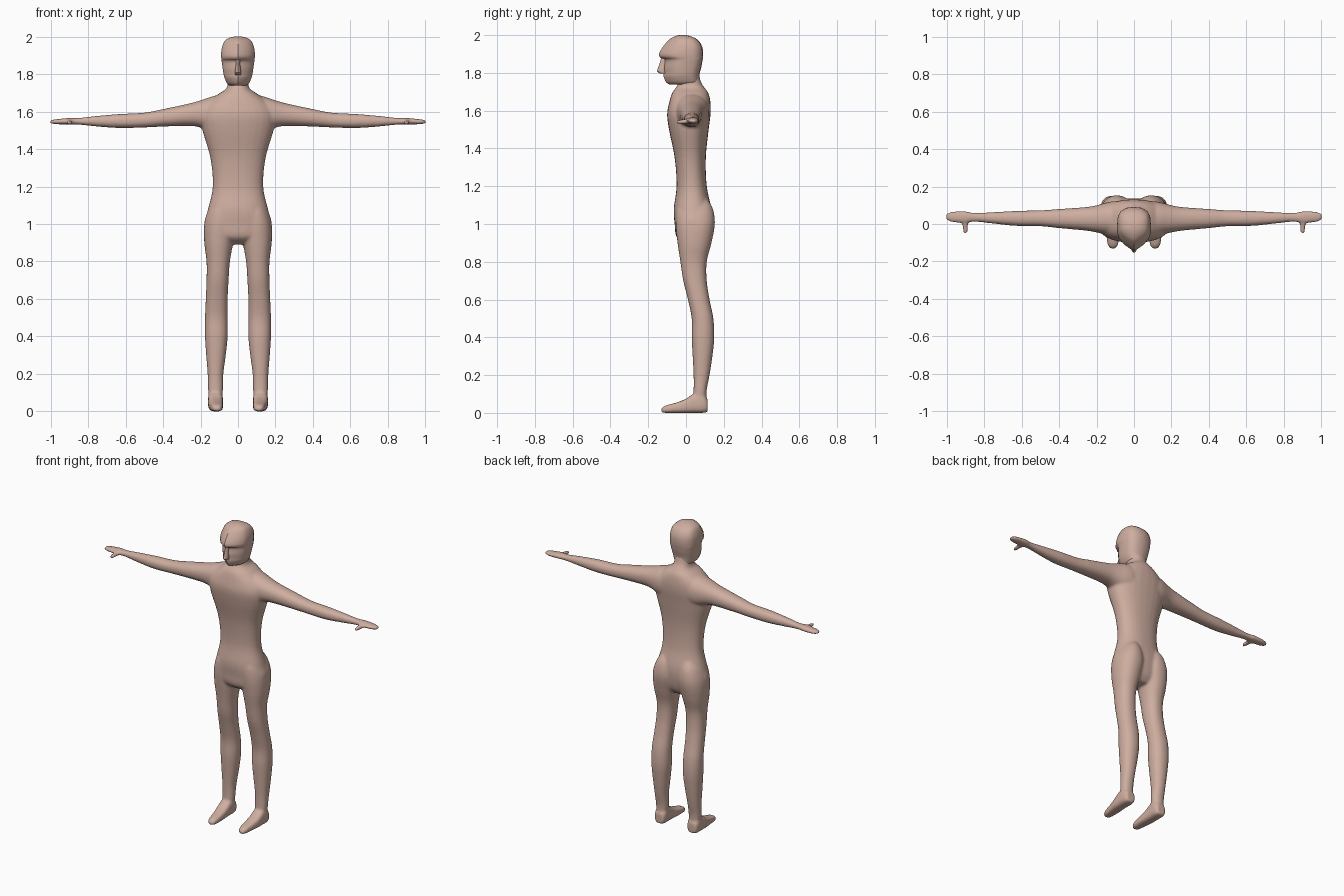
import bpy, bmesh, math
from mathutils import Vector

if "Cube" in bpy.data.objects:
    bpy.data.objects.remove(bpy.data.objects["Cube"], do_unlink=True)

skin = bpy.data.materials.new("skin")
skin.use_nodes = True
skin.diffuse_color = (0.62, 0.42, 0.35, 1)
skin.node_tree.nodes["Principled BSDF"].inputs["Base Color"].default_value = skin.diffuse_color


def smooth_rings(rings, steps):
    """Spline through the rows of measurements, adding steps between rows."""
    result = []
    for i in range(len(rings) - 1):
        before = rings[max(i - 1, 0)]
        after = rings[min(i + 2, len(rings) - 1)]
        for s in range(steps):
            t = s / steps
            row = []
            for p, a, b, n in zip(before, rings[i], rings[i + 1], after):
                bend = (2*p - 5*a + 4*b - n) * t + (3*a - p - 3*b + n) * t * t
                row.append(a + (b - p + bend) * t / 2)
            result.append(row)
    result.append(rings[-1])
    return result


def skin_rings(bm, loops):
    """Bridge closed loops of points and cap both ends."""
    verts = [[bm.verts.new(p) for p in loop] for loop in loops]
    count = len(verts[0])
    for low, high in zip(verts, verts[1:]):
        for i in range(count):
            j = (i + 1) % count
            bm.faces.new((low[i], low[j], high[j], high[i]))
    bm.faces.new(verts[0])
    bm.faces.new(verts[-1])


def loft(bm, axis, rings, side=1, power=2.0, steps=5, count=28):
    """Rounded sections along an axis; each row is position, low, high, low, high."""
    loops = []
    for pos, a0, a1, b0, b1 in smooth_rings(rings, steps):
        loop = []
        for i in range(count):
            angle = math.tau * i / count
            c, s = math.cos(angle), math.sin(angle)
            c = math.copysign(abs(c) ** (2 / power), c)
            s = math.copysign(abs(s) ** (2 / power), s)
            point = [(a0 + a1) / 2 + c * (a1 - a0) / 2, (b0 + b1) / 2 + s * (b1 - b0) / 2]
            point.insert(axis, pos)
            point[0] *= side
            loop.append(Vector(point))
        loops.append(loop)
    skin_rings(bm, loops)


def finish(bm, name, angle):
    bmesh.ops.recalc_face_normals(bm, faces=bm.faces)
    mesh = bpy.data.meshes.new(name)
    bm.to_mesh(mesh)
    bm.free()
    mesh.materials.append(skin)
    obj = bpy.data.objects.new(name, mesh)
    bpy.context.collection.objects.link(obj)
    bpy.ops.object.select_all(action='DESELECT')
    obj.select_set(True)
    bpy.context.view_layer.objects.active = obj
    bpy.ops.object.shade_smooth_by_angle(angle=math.radians(angle))
    return obj


X, Y, Z = range(3)

# Torso and neck: height, half width, front, back
torso = [
    (.89, .09, .0, .09), (.93, .15, -.05, .12), (1, .18, -.06, .135),
    (1.08, .16, -.065, .135), (1.2, .135, -.05, .11), (1.35, .147, -.06, .105),
    (1.5, .19, -.09, .12), (1.58, .2, -.1, .13), (1.64, .17, -.09, .13),
    (1.69, .11, -.075, .12), (1.72, .065, -.055, .1), (1.75, .055, -.04, .08),
    (1.8, .055, -.04, .068),
]
# Leg: height, inner, outer, front, back
leg = [
    (.05, .085, .155, .035, .11), (.12, .08, .16, .04, .11), (.2, .078, .162, .04, .125),
    (.3, .065, .17, .035, .14), (.4, .055, .176, .03, .15), (.5, .055, .176, .03, .145),
    (.6, .055, .172, .01, .125), (.7, .05, .168, -.015, .11), (.8, .043, .168, -.03, .11),
    (.9, .025, .18, -.045, .135), (1, .005, .18, -.055, .153), (1.08, .02, .155, -.05, .143),
    (1.13, .04, .12, -.02, .115),
]
# Foot: depth, inner, outer, bottom, top
foot = [
    (-.132, .1, .125, .002, .022), (-.11, .085, .14, 0, .038), (-.05, .08, .15, 0, .055),
    (0, .08, .158, 0, .075), (.04, .08, .16, 0, .1), (.09, .08, .16, 0, .1),
    (.115, .09, .15, .005, .07),
]
# Arm and palm: reach, front, back, bottom, top
arm = [
    (.04, -.06, .12, 1.5, 1.69), (.12, -.06, .12, 1.49, 1.685), (.2, -.045, .1, 1.515, 1.66),
    (.26, -.035, .09, 1.523, 1.643), (.4, -.022, .08, 1.52, 1.613), (.5, -.012, .073, 1.515, 1.594),
    (.63, -.01, .07, 1.512, 1.587), (.75, .002, .063, 1.52, 1.577), (.85, .012, .06, 1.53, 1.566),
    (.9, .005, .068, 1.531, 1.566), (.96, .008, .068, 1.532, 1.56), (.99, .016, .06, 1.535, 1.556),
    (1.003, .026, .05, 1.538, 1.552),
]
# Thumb: depth, inner, outer, bottom, top
thumb = [
    (-.05, .892, .908, 1.532, 1.548), (-.035, .887, .912, 1.53, 1.552),
    (0, .885, .918, 1.53, 1.556), (.03, .87, .93, 1.532, 1.56),
]

body = bmesh.new()
loft(body, Z, [(z, -w, w, f, b) for z, w, f, b in torso], power=2.3)
for side in (1, -1):
    loft(body, Z, leg, side, 2.2)
    loft(body, Y, foot, side, 3)
    loft(body, X, arm, side, 2.2)
    loft(body, Y, thumb, side)
body = finish(body, "body", 60)

# Fuse the limbs into one soft skin
fuse = body.modifiers.new("fuse", 'REMESH')
fuse.mode = 'VOXEL'
fuse.voxel_size = 0.007
fuse.use_smooth_shade = True
soften = body.modifiers.new("soften", 'SMOOTH')
soften.factor = 0.5
soften.iterations = 8

# Head: pointed face, flat sides and a creased rounded back
outline = [(0, 0), (.25, .05), (.6, .15), (.9, .3), (1, .42), (1, .6), (.96, .78), (.8, .9), (.45, .98), (0, 1)]
outline += [(-u, v) for u, v in outline[-2:0:-1]]
# Height, half width, front, back
skull = [
    (1.738, .042, -.085, .068), (1.75, .058, -.105, .07), (1.78, .072, -.118, .07),
    (1.8, .077, -.118, .073), (1.83, .082, -.12, .081), (1.868, .087, -.115, .088),
    (1.882, .089, -.137, .09), (1.9, .09, -.143, .091), (1.93, .088, -.128, .088),
    (1.96, .08, -.105, .075), (1.98, .068, -.085, .055), (1.994, .045, -.058, .025),
    (2, .02, -.035, .0),
]
head = bmesh.new()
skin_rings(head, [[Vector((u * w, f + v * (b - f), z)) for u, v in outline]
                  for z, w, f, b in smooth_rings(skull, 3)])
finish(head, "head", 35)

# Nose wedge under the brow
nose = bmesh.new()
loft(nose, Z, [(1.796, -.015, .015, -.135, -.1), (1.808, -.017, .017, -.154, -.1),
               (1.845, -.012, .012, -.141, -.1), (1.884, -.01, .01, -.13, -.1)],
     power=1.6, steps=2, count=12)
finish(nose, "nose", 35)
